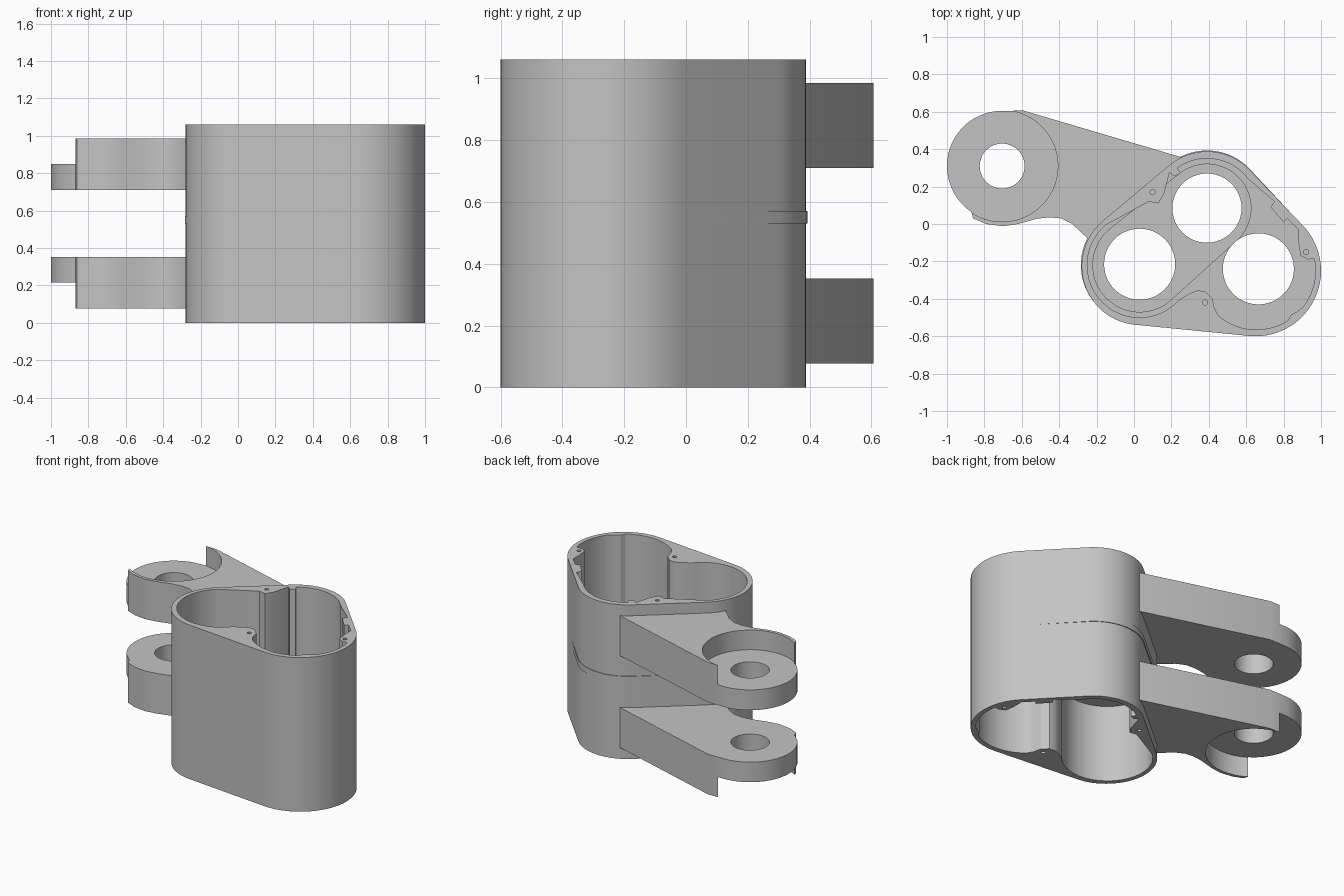
import bpy, bmesh, math
from mathutils import Vector
from mathutils.geometry import convex_hull_2d

if "Cube" in bpy.data.objects:
    bpy.data.objects.remove(bpy.data.objects["Cube"], do_unlink=True)

grey = bpy.data.materials.new("plain grey")
grey.use_nodes = True
grey.diffuse_color = (0.55, 0.55, 0.55, 1)
grey.node_tree.nodes["Principled BSDF"].inputs["Base Color"].default_value = (0.55, 0.55, 0.55, 1)

HEIGHT = 1.06


def arc(x, y, r, start, end, step=5):
    n = max(2, round(abs(end - start) / step))
    angles = [math.radians(start + (end - start) * i / n) for i in range(n + 1)]
    return [(x + r * math.cos(a), y + r * math.sin(a)) for a in angles]


def circle(x, y, r, step=7.5):
    return arc(x, y, r, 0, 360, step)[:-1]


def hull(circles):
    pts = [Vector(p) for c in circles for p in circle(*c, 5)]
    return [tuple(pts[i]) for i in convex_hull_2d(pts)]


def prism(name, outline, z0, z1):
    bm = bmesh.new()
    face = bm.faces.new([bm.verts.new((x, y, z0)) for x, y in outline])
    top = bmesh.ops.extrude_face_region(bm, geom=[face])["geom"]
    bmesh.ops.translate(bm, vec=(0, 0, z1 - z0),
                        verts=[v for v in top if isinstance(v, bmesh.types.BMVert)])
    bmesh.ops.recalc_face_normals(bm, faces=bm.faces)
    mesh = bpy.data.meshes.new(name)
    bm.to_mesh(mesh)
    bm.free()
    mesh.materials.append(grey)
    obj = bpy.data.objects.new(name, mesh)
    bpy.context.collection.objects.link(obj)
    return obj


def select(obj):
    bpy.ops.object.select_all(action="DESELECT")
    obj.select_set(True)
    bpy.context.view_layer.objects.active = obj


def cut(obj, outline, z0, z1):
    cutter = prism("cutter", outline, z0, z1)
    cutter.hide_render = True
    mod = obj.modifiers.new("cut", "BOOLEAN")
    mod.operation, mod.solver, mod.object = "DIFFERENCE", "EXACT", cutter
    select(obj)
    bpy.ops.object.modifier_apply(modifier=mod.name)
    bpy.data.objects.remove(cutter, do_unlink=True)


def smooth(obj):
    select(obj)
    bpy.ops.object.shade_smooth_by_angle(angle=math.radians(30))


# Three-lobed inner wall with screw bosses and small locating tabs
cavity = (
    arc(0.03, -0.22, 0.28, 130, 318)
    + [(0.30, -0.37), (0.34, -0.355), (0.38, -0.36), (0.42, -0.40), (0.43, -0.45)]
    + arc(0.655, -0.25, 0.315, 230, 302)
    + [(0.84, -0.485), (0.87, -0.47)]
    + arc(0.655, -0.25, 0.315, 322, 372)
    + [(0.93, -0.19), (0.89, -0.17), (0.88, -0.10), (0.88, -0.03),
       (0.82, 0.03), (0.80, 0.01), (0.73, 0.09), (0.75, 0.12)]
    + arc(0.39, 0.075, 0.275, 38, 125)
    + [(0.25, 0.27), (0.215, 0.255), (0.19, 0.275),
       (0.16, 0.16), (0.13, 0.11), (0.08, 0.12)]
)

# Housing shell
housing = prism("housing", hull([(0.035, -0.225, 0.315), (0.39, 0.075, 0.313),
                                 (0.65, -0.25, 0.35)]), 0, HEIGHT)
cut(housing, cavity, -0.1, HEIGHT + 0.1)
for x, y in [(0.10, 0.17), (0.38, -0.42), (0.92, -0.15)]:
    for z in (0, HEIGHT):
        cut(housing, circle(x, y, 0.014, 30), z - 0.1, z + 0.1)
smooth(housing)

# Middle plate, standing slightly proud of the shell on the back
plate = prism("middle_plate", hull([(0.031, -0.22, 0.315), (0.39, 0.078, 0.315),
                                    (0.648, -0.248, 0.349)]), 0.53, 0.57)
cut(plate, hull([(0.03, -0.22, 0.25), (0.39, 0.085, 0.235)]), 0.56, 0.7)
for x, y, r in [(0.03, -0.215, 0.19), (0.39, 0.085, 0.185), (0.665, -0.24, 0.19)]:
    cut(plate, circle(x, y, r), 0.4, 0.7)
smooth(plate)

# Hinge arms, each with a bored eye and a round recess on its outer face
EYE = (-0.705, 0.31)
arm_outline = (
    [(0.26, 0.355), (-0.59, 0.606)]
    + arc(*EYE, 0.295, 92, 236)
    + [(-0.86, 0.03), (-0.79, 0.0), (-0.70, -0.012), (-0.62, 0.0), (-0.52, 0.028),
       (-0.45, 0.036), (-0.39, 0.03), (-0.33, 0.0), (-0.25, -0.075),
       (-0.20, -0.15), (0.0, -0.1), (0.25, 0.2)]
)
for name, z0, z1, r0, r1 in [("upper_arm", 0.71, 0.985, 0.85, 1.1),
                             ("lower_arm", 0.077, 0.353, -0.1, 0.215)]:
    arm = prism(name, arm_outline, z0, z1)
    cut(arm, cavity, -0.2, HEIGHT + 0.2)
    cut(arm, circle(*EYE, 0.298, 5), r0, r1)
    cut(arm, circle(*EYE, 0.12), -0.2, HEIGHT + 0.2)
    smooth(arm)
